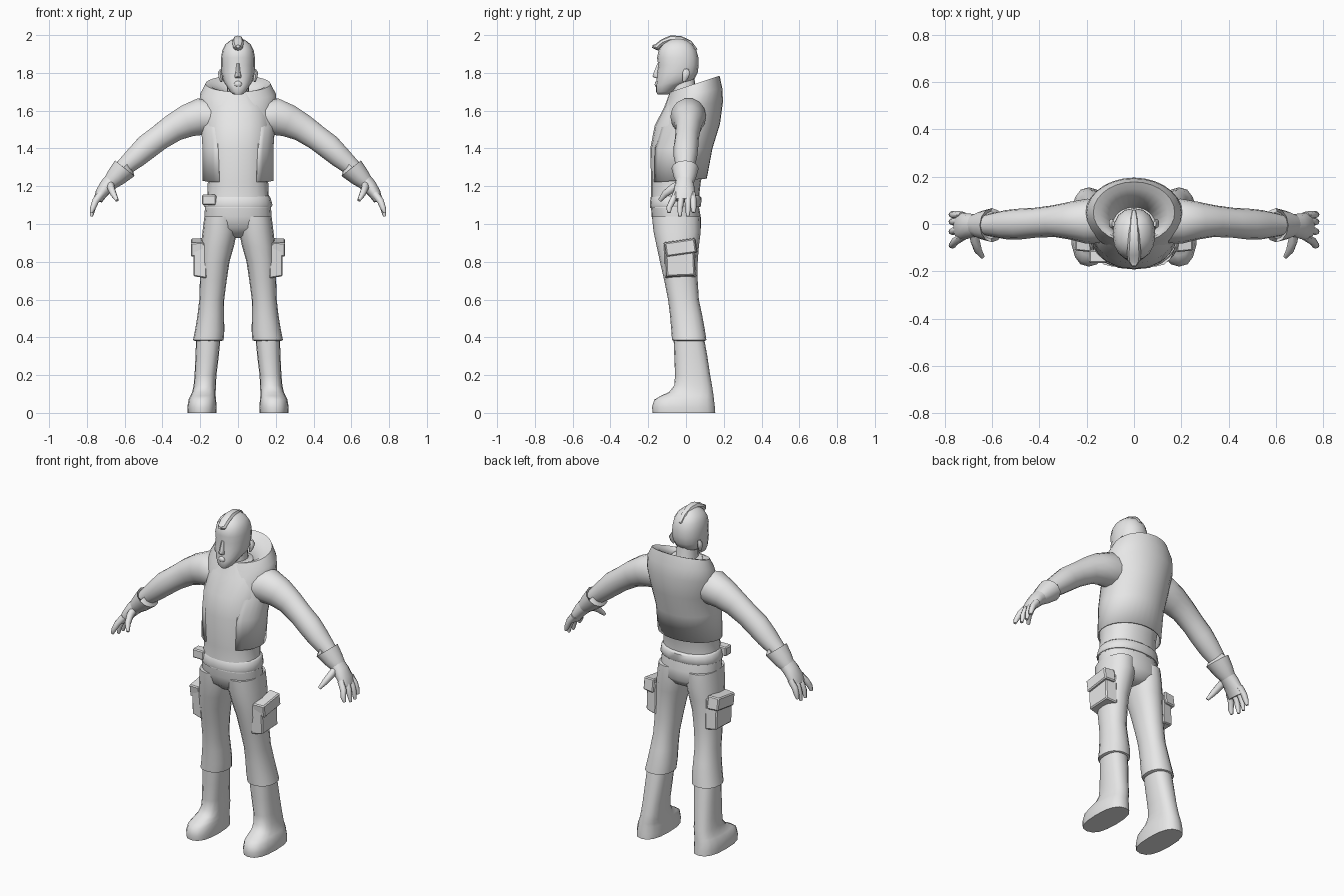
import bpy, bmesh, math
from mathutils import Vector, Matrix

grey = bpy.data.materials.new("plain grey")
grey.diffuse_color = (0.8, 0.8, 0.8, 1)


def spow(v, p):
    return math.copysign(abs(v) ** p, v)


def finish(name, bm, mirror=False, solid=0, angle=50):
    bmesh.ops.remove_doubles(bm, verts=bm.verts, dist=0.0003)
    bmesh.ops.recalc_face_normals(bm, faces=bm.faces)
    me = bpy.data.meshes.new(name)
    bm.to_mesh(me)
    bm.free()
    ob = bpy.data.objects.new(name, me)
    bpy.context.collection.objects.link(ob)
    me.materials.append(grey)
    bpy.ops.object.select_all(action='DESELECT')
    ob.select_set(True)
    bpy.context.view_layer.objects.active = ob
    bpy.ops.object.shade_smooth_by_angle(angle=math.radians(angle))
    if solid:
        m = ob.modifiers.new("thickness", 'SOLIDIFY')
        m.thickness, m.offset = solid, -1
    if mirror:
        ob.modifiers.new("mirror", 'MIRROR')
    return ob


def skin(name, rings, closed=True, cap=True, **kw):
    """Bridge a list of point rings into one surface."""
    bm = bmesh.new()
    vs = [[bm.verts.new(p) for p in r] for r in rings]
    n = len(vs[0])
    for a, b in zip(vs, vs[1:]):
        for i in range(n if closed else n - 1):
            j = (i + 1) % n
            bm.faces.new((a[i], a[j], b[j], b[i]))
    if cap:
        bm.faces.new(vs[0])
        bm.faces.new(vs[-1])
    return finish(name, bm, **kw)


def stack(name, rows, n=16, p=0.9, **kw):
    """Level rings: (z, x min, x max, y min, y max)."""
    rings = []
    for z, x0, x1, y0, y1 in rows:
        rings.append([((x0 + x1) / 2 + (x1 - x0) / 2 * spow(math.sin(t), p),
                       (y0 + y1) / 2 - (y1 - y0) / 2 * spow(math.cos(t), p), z)
                      for t in (2 * math.pi * i / n for i in range(n))])
    return skin(name, rings, **kw)


def body(name, rows, **kw):
    """Centred level rings: (z, half width, y min, y max)."""
    return stack(name, [(z, -w, w, a, b) for z, w, a, b in rows], **kw)


def tube(name, pts, n=10, ref=(0, 1, 0), **kw):
    """Sweep ellipses along a path: (x, y, z, radius along ref, other radius)."""
    c = [Vector(q[:3]) for q in pts]
    rings = []
    for i, q in enumerate(pts):
        t = (c[min(i + 1, len(c) - 1)] - c[max(i - 1, 0)]).normalized()
        u = Vector(ref)
        u = (u - t * u.dot(t)).normalized()
        v = t.cross(u)
        rings.append([c[i] + u * q[3] * math.cos(a) + v * q[4] * math.sin(a)
                      for a in (2 * math.pi * k / n for k in range(n))])
    return skin(name, rings, **kw)


def box(name, x, y, z, tilt=0, taper=1, **kw):
    """Bevelled box from ranges, narrowing towards +x."""
    bm = bmesh.new()
    bmesh.ops.create_cube(bm, size=1)
    for v in bm.verts:
        if v.co.x > 0:
            v.co.yz *= taper
        v.co = Vector([v.co[i] * (r[1] - r[0]) for i, r in enumerate((x, y, z))])
    bmesh.ops.bevel(bm, geom=bm.edges[:], offset=0.006, segments=1, affect='EDGES')
    mid = Vector([(r[0] + r[1]) / 2 for r in (x, y, z)])
    bmesh.ops.transform(bm, matrix=Matrix.Translation(mid) @ Matrix.Rotation(tilt, 4, 'X'),
                        verts=bm.verts)
    return finish(name, bm, angle=30, **kw)


# Head, nose, neck and ears
body("head", [(1.685, .022, -.15, -.095), (1.70, .042, -.158, -.07), (1.735, .064, -.16, -.02),
              (1.76, .08, -.155, .04), (1.80, .088, -.155, .062), (1.84, .09, -.147, .067),
              (1.88, .09, -.153, .066), (1.92, .083, -.145, .055), (1.95, .068, -.125, .035),
              (1.973, .04, -.095, .005), (1.983, .012, -.065, -.03)])
stack("nose", [(1.772, -.014, .014, -.165, -.14), (1.782, -.018, .018, -.177, -.13),
               (1.80, -.013, .013, -.172, -.13), (1.85, -.008, .008, -.152, -.13)], n=8)
stack("lips", [(1.727, -.012, .012, -.162, -.14), (1.737, -.024, .024, -.166, -.14),
               (1.75, -.018, .018, -.164, -.14), (1.757, -.008, .008, -.158, -.14)], n=8)
body("neck", [(1.60, .075, -.085, .08), (1.69, .06, -.075, .055), (1.77, .056, -.07, .045)])
tube("ear", [(.088, -.012, 1.755, .008, .006), (.092, -.004, 1.775, .016, .01),
             (.095, .002, 1.80, .02, .012), (.088, .002, 1.82, .012, .006)], n=8, mirror=True)

# Hair crest with forward tuft
tube("hair_crest", [(0, -.178, 1.94, .01, .008), (0, -.155, 1.935, .026, .018),
                    (0, -.125, 1.962, .03, .016), (0, -.08, 1.978, .026, .02),
                    (0, -.03, 1.978, .022, .018), (0, .02, 1.958, .016, .014),
                    (0, .055, 1.92, .008, .008)], n=8, ref=(1, 0, 0), angle=40)

# Shirt and sash
body("shirt", [(1.085, .176, -.19, .07), (1.15, .163, -.185, .07), (1.22, .16, -.185, .078),
               (1.40, .175, -.189, .12), (1.52, .18, -.166, .16), (1.62, .17, -.115, .165),
               (1.70, .085, -.085, .07)], n=20)
body("waist_sash", [(1.09, .178, -.19, .075), (1.10, .183, -.192, .08),
                    (1.14, .172, -.188, .082), (1.15, .163, -.18, .07)], n=20)
box("sash_knot", (-.19, -.115), (-.165, -.11), (1.10, 1.155))

# Open vest with tall collar: z front, z back, half width, y min, y max, half gap
vest = [(1.22, 1.24, .19, -.191, .11, .10), (1.40, 1.40, .188, -.193, .14, .105),
        (1.51, 1.53, .196, -.168, .18, .115), (1.60, 1.65, .207, -.118, .196, .002),
        (1.66, 1.72, .20, -.095, .192, .002), (1.70, 1.785, .172, -.08, .178, .002),
        (1.70, 1.77, .145, -.075, .15, .002), (1.67, 1.69, .07, -.07, .06, .002)]
rings = []
for zf, zb, w, y0, y1, g in vest:
    d = math.asin(g / w)
    ang = [d + (2 * math.pi - 2 * d) * i / 28 for i in range(29)]
    rings.append([(w * math.sin(t), (y0 + y1) / 2 - (y1 - y0) / 2 * math.cos(t),
                   (zf + zb) / 2 - (zb - zf) / 2 * math.cos(t)) for t in ang])
skin("vest", rings, closed=False, cap=False, solid=.008)

# Trousers
body("trouser_seat", [(1.105, .174, -.186, .066), (1.04, .178, -.182, .078),
                      (.98, .175, -.165, .08), (.94, .12, -.12, .05),
                      (.925, .04, -.08, .02)], n=20)
stack("trouser_leg", [(1.04, .005, .178, -.18, .076), (.96, .005, .188, -.172, .078),
                      (.88, .022, .197, -.155, .068), (.80, .045, .20, -.138, .062),
                      (.70, .06, .202, -.115, .062), (.60, .073, .205, -.095, .068),
                      (.52, .074, .214, -.085, .085), (.44, .072, .227, -.078, .10),
                      (.385, .076, .238, -.074, .108), (.38, .09, .225, -.06, .095)],
      mirror=True)
box("pocket", (.165, .235), (-.115, .053), (.715, .90), .04, .88, mirror=True)
box("pocket_flap", (.18, .25), (-.115, .057), (.835, .915), .14, .92, mirror=True)

# Boots
stack("boot", [(.40, .092, .222, -.066, .095), (.30, .102, .225, -.062, .113),
               (.20, .114, .23, -.058, .128), (.145, .117, .235, -.062, .138),
               (.11, .118, .243, -.09, .143), (.09, .118, .252, -.135, .146),
               (.07, .116, .262, -.168, .148), (.03, .113, .268, -.18, .153),
               (0, .115, .266, -.176, .155)], p=.8, mirror=True)

# Arms
tube("arm", [(.13, .01, 1.565, .09, .085), (.20, .012, 1.568, .095, .10),
             (.27, .014, 1.545, .08, .088), (.34, .012, 1.51, .067, .076),
             (.42, .005, 1.455, .063, .068), (.48, 0, 1.41, .065, .068),
             (.54, -.003, 1.355, .062, .06), (.62, -.005, 1.285, .045, .045)],
     n=14, mirror=True)

# Gloves: flared cuff, palm, fingers, thumb
tube("glove_cuff", [(.605, -.005, 1.30, .058, .05), (.60, -.005, 1.295, .072, .066),
                    (.645, -.005, 1.25, .06, .054), (.68, -.005, 1.215, .045, .04)],
     n=12, mirror=True)
tube("palm", [(.66, -.005, 1.235, .046, .044), (.695, -.008, 1.20, .052, .04),
              (.725, -.01, 1.16, .058, .032), (.742, -.012, 1.125, .056, .024)],
     n=12, mirror=True)
for i, (y, out, low) in enumerate([(-.055, -.035, 1.06), (-.022, -.01, 1.04),
                                   (.01, 0, 1.04), (.037, .003, 1.06)]):
    tube("finger_%d" % (i + 1), [(.725, y, 1.16, .016, .02), (.755, y + out / 2, 1.12, .017, .018),
                                 (.768, y + out, 1.085, .015, .015),
                                 (.776, y + out, low, .009, .008)], n=8, mirror=True)
tube("thumb", [(.675, -.02, 1.215, .02, .024), (.672, -.07, 1.19, .02, .022),
               (.66, -.11, 1.16, .017, .018), (.64, -.138, 1.125, .009, .01)],
     n=8, ref=(1, 0, 0), mirror=True)
